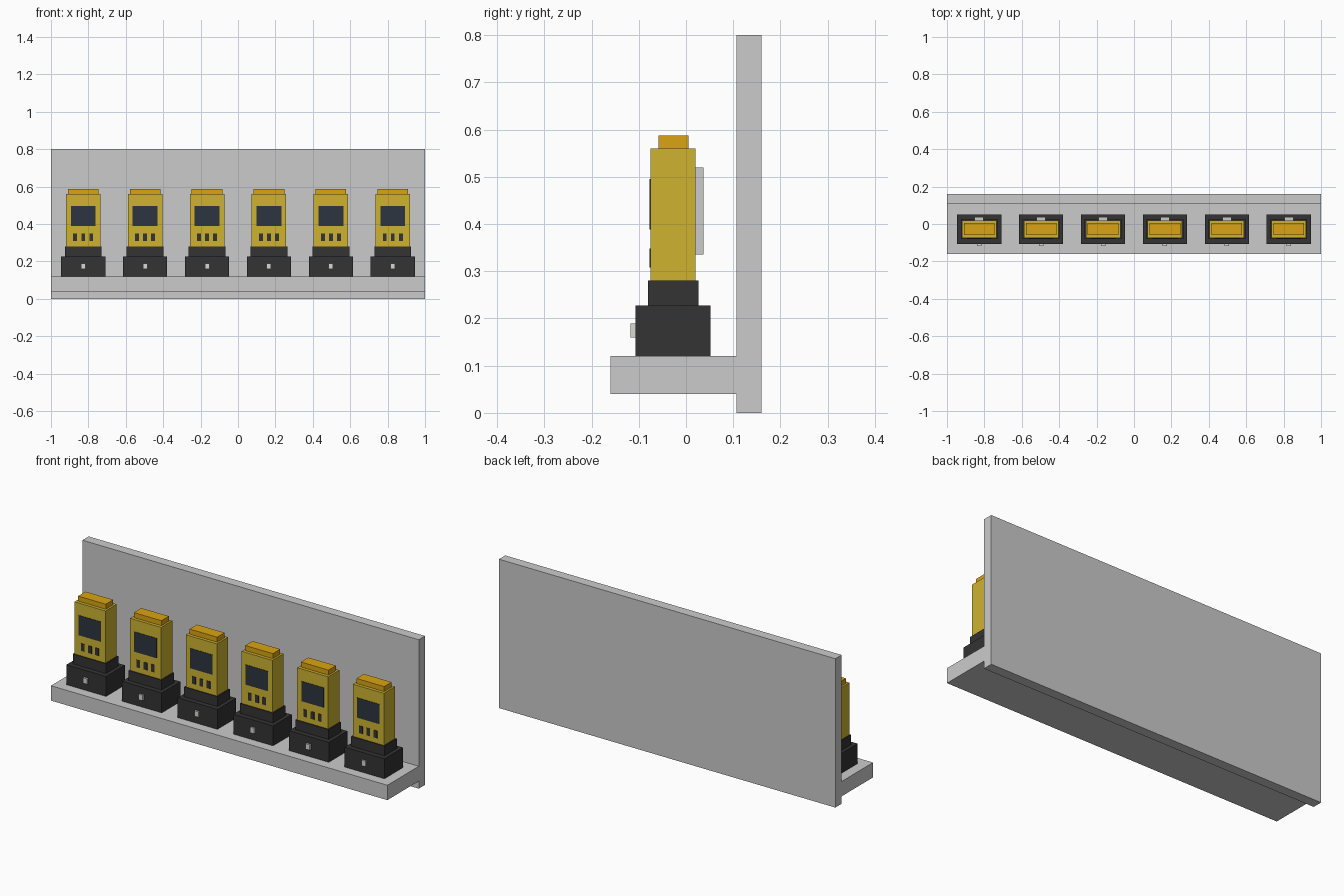
import bpy
import bmesh
from mathutils import Matrix, Vector

if "Cube" in bpy.data.objects:
    bpy.data.objects.remove(bpy.data.objects["Cube"])


def material(name, rgb):
    m = bpy.data.materials.new(name)
    m.diffuse_color = (*rgb, 1)
    m.use_nodes = True
    m.node_tree.nodes["Principled BSDF"].inputs["Base Color"].default_value = m.diffuse_color
    return m


yellow = material("yellow_plastic", (0.62, 0.45, 0.03))
amber = material("amber_cap", (0.70, 0.37, 0.006))
black = material("black_plastic", (0.033, 0.033, 0.033))
glass = material("dark_glass", (0.026, 0.036, 0.053))
pale = material("pale_light", (0.70, 0.70, 0.65))


def box_mesh(name, width, y, z, mat=None, x_offsets=(0,)):
    """Boxes of one width and y/z range, repeated at the given x offsets."""
    bm = bmesh.new()
    size = Vector((width, y[1] - y[0], z[1] - z[0]))
    for x in x_offsets:
        centre = Vector((x, sum(y) / 2, sum(z) / 2))
        bmesh.ops.create_cube(bm, size=1, matrix=Matrix.Translation(centre) @ Matrix.Diagonal(size.to_4d()))
    mesh = bpy.data.meshes.new(name)
    bm.to_mesh(mesh)
    bm.free()
    if mat:
        mesh.materials.append(mat)
    return mesh


def place(name, mesh, x=0):
    obj = bpy.data.objects.new(name, mesh)
    obj.location.x = x
    bpy.context.collection.objects.link(obj)


# Wall panel and shelf
place("back_panel", box_mesh("back_panel", 2, (0.107, 0.16), (0, 0.8)))
place("shelf", box_mesh("shelf", 2, (-0.16, 0.107), (0.04, 0.12)))

# Parts of one handheld unit in its charging dock
unit = [
    box_mesh("dock_base", 0.236, (-0.107, 0.052), (0.12, 0.227), black),
    box_mesh("dock_collar", 0.197, (-0.08, 0.026), (0.227, 0.28), black),
    box_mesh("dock_light", 0.024, (-0.117, -0.107), (0.16, 0.189), pale),
    box_mesh("device_body", 0.184, (-0.075, 0.02), (0.28, 0.56), yellow),
    box_mesh("device_cap", 0.164, (-0.058, 0.005), (0.56, 0.587), amber),
    box_mesh("screen", 0.133, (-0.077, -0.074), (0.388, 0.495), glass),
    box_mesh("buttons", 0.021, (-0.077, -0.074), (0.308, 0.348), black, (-0.043, 0, 0.043)),
    box_mesh("belt_clip", 0.048, (0.02, 0.037), (0.335, 0.52)),
]

# Row of six units along the shelf
for i in range(6):
    for mesh in unit:
        place(f"{mesh.name}_{i + 1}", mesh, (i - 2.5) * 0.331)
